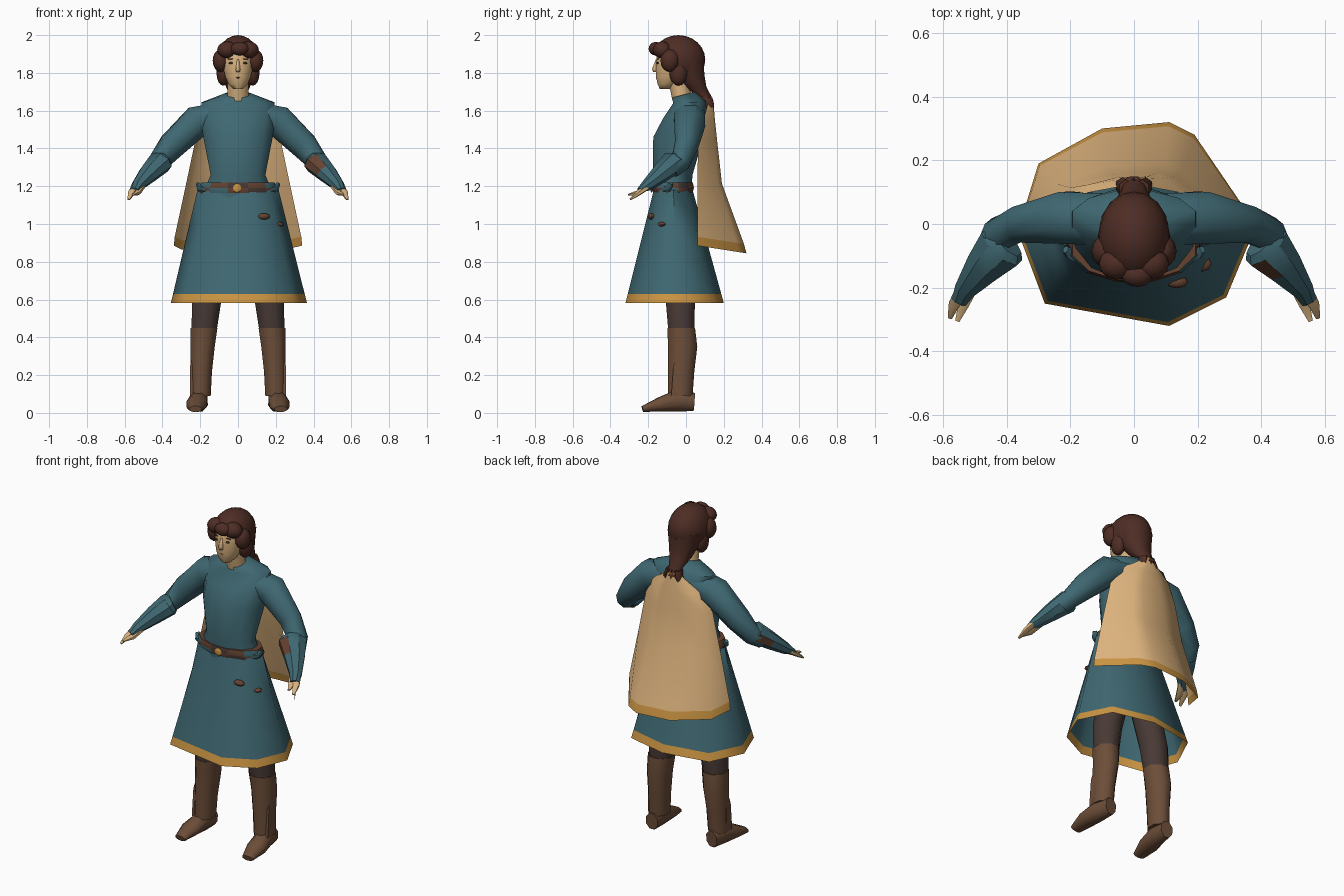
import bpy, bmesh, math
from mathutils import Vector

if "Cube" in bpy.data.objects:
    bpy.data.objects.remove(bpy.data.objects["Cube"])


def material(name, *rgb):
    m = bpy.data.materials.new(name)
    m.use_nodes = True
    m.diffuse_color = (*rgb, 1)
    bsdf = m.node_tree.nodes["Principled BSDF"]
    bsdf.inputs["Base Color"].default_value = (*rgb, 1)
    bsdf.inputs["Roughness"].default_value = 0.9
    return m


TEAL = material("teal cloth", 0.050, 0.138, 0.168)
TAN = material("tan cape", 0.74, 0.46, 0.21)
GOLD = material("gold trim", 0.60, 0.30, 0.055)
SKIN = material("skin", 0.68, 0.44, 0.21)
HAIR = material("dark brown hair", 0.075, 0.026, 0.018)
LEATHER = material("brown leather", 0.15, 0.075, 0.04)
TROUSER = material("dark trousers", 0.065, 0.042, 0.036)
BELT = material("red brown belt", 0.13, 0.055, 0.03)
DARK = material("dark features", 0.05, 0.025, 0.015)


def finish(name, bm, mats, angle=60):
    bmesh.ops.recalc_face_normals(bm, faces=bm.faces)
    me = bpy.data.meshes.new(name)
    bm.to_mesh(me)
    bm.free()
    for m in mats:
        me.materials.append(m)
    ob = bpy.data.objects.new(name, me)
    bpy.context.collection.objects.link(ob)
    bpy.ops.object.select_all(action="DESELECT")
    ob.select_set(True)
    bpy.context.view_layer.objects.active = ob
    bpy.ops.object.shade_smooth_by_angle(angle=math.radians(angle))


def loft(name, rings, mats, pick=None, closed=True, caps=True, angle=60):
    """Skin a list of point rows; pick(row, column) gives the colour slot."""
    bm = bmesh.new()
    rows = [[bm.verts.new(p) for p in r] for r in rings]
    n = len(rows[0])
    for i in range(len(rows) - 1):
        for j in range(n if closed else n - 1):
            k = (j + 1) % n
            f = bm.faces.new((rows[i][j], rows[i][k], rows[i + 1][k], rows[i + 1][j]))
            f.material_index = pick(i, j) if pick else 0
    if closed and caps:
        bm.faces.new(rows[0])
        bm.faces.new(rows[-1])
    finish(name, bm, mats, angle)


def ring(z, cx, cy, rx, ry, n=12, tilt=0):
    turns = [2 * math.pi * (j + 0.5) / n for j in range(n)]
    return [Vector((cx + rx * math.cos(a), cy + ry * math.sin(a), z + tilt * math.sin(a)))
            for a in turns]


def tube(name, path, mats, pick=None, n=8, angle=60):
    """Path entries are (point, half width, half height)."""
    pts = [Vector(p[0]) for p in path]
    rings = []
    for i, (p, w, h) in enumerate(path):
        t = (pts[min(i + 1, len(pts) - 1)] - pts[max(i - 1, 0)]).normalized()
        side = t.cross(Vector((0, 0, 1))).normalized()
        up = side.cross(t)
        rings.append([pts[i] + side * w * math.cos(a) + up * h * math.sin(a)
                      for a in (2 * math.pi * (j + 0.5) / n for j in range(n))])
    loft(name, rings, mats, pick, angle=angle)


def ball(name, centre, radii, mat, keep=None, seg=12):
    bm = bmesh.new()
    bmesh.ops.create_uvsphere(bm, u_segments=seg, v_segments=seg // 2 + 2, radius=1)
    for v in bm.verts:
        v.co = Vector([c + r * q for c, r, q in zip(centre, radii, v.co)])
    if keep:
        gone = [f for f in bm.faces if not keep(f.calc_center_median())]
        bmesh.ops.delete(bm, geom=gone, context="FACES")
    finish(name, bm, [mat])


# Tunic body, rising to sloped shoulders and a collar that is higher behind
loft("tunic_body", [ring(1.14, 0, -.07, .20, .10), ring(1.26, 0, -.07, .15, .108),
                    ring(1.46, 0, -.04, .19, .138), ring(1.56, 0, -.005, .205, .12),
                    ring(1.643, 0, .018, .20, .09, tilt=.005),
                    ring(1.685, 0, -.012, .08, .062, tilt=.016)], [TEAL])

# Skirt with an uneven hem, open at the bottom
hem = [(-.355, -.05), (-.28, -.25), (.11, -.32), (.29, -.23),
       (.365, -.05), (.27, .14), (.02, .20), (-.26, .15)]


def skirt_row(t):
    row = []
    for x, y in hem:
        a = math.atan2((y + .06) / .26, x / .36)
        waist = Vector((.215 * math.cos(a), -.07 + .105 * math.sin(a), 1.18))
        row.append(waist.lerp(Vector((x, y, .582)), t))
    return row


loft("skirt", [skirt_row(t) for t in (0, .3, .62, .922, 1)], [TEAL, GOLD],
     lambda i, j: int(i == 3), caps=False)

# Belt, buckle and small patches of leather on the skirt
loft("belt", [ring(1.165, 0, -.07, .205, .108), ring(1.19, 0, -.07, .213, .116),
              ring(1.22, 0, -.07, .20, .11)], [BELT, TEAL, TROUSER],
     lambda i, j: (0, 2, 0, 1)[(j + i) % 4])
ball("buckle", (-.005, -.183, 1.19), (.022, .006, .024), GOLD, seg=8)
for s in (1, -1):
    tube("belt_side_knot", [((s * .16, -.12, 1.18), .015, .015), ((s * .20, -.09, 1.19), .022, .02),
                            ((s * .215, -.08, 1.215), .012, .01)], [TEAL], n=6)
ball("upper_patch", (.135, -.182, 1.04), (.035, .02, .017), BELT, seg=8)
ball("lower_patch", (.212, -.125, .998), (.032, .025, .013), BELT, seg=8)

# Cape: one outline repeated at several heights, narrowing to the neck
cape_hem = [(-.34, .06), (-.30, .19), (-.10, .30), (.11, .32), (.19, .28), (.34, .06)]
cape_rows = [(.895, .157, 1, 1, .06), (.942, .157, .985, .95, .06), (1.23, .08, .80, .50, .06),
             (1.45, 0, .66, .38, .065), (1.56, 0, .48, .22, .095),
             (1.635, 0, .17, .12, .115), (1.655, 0, .14, .10, .118)]
loft("cape", [[(x * sx, base + (y - .06) * k, z - tilt * (base + (y - .06) * k))
               for x, y in cape_hem] for z, tilt, sx, k, base in cape_rows],
     [TAN, GOLD], lambda i, j: int(i in (0, 5)), closed=False)

# Limbs, one set per side
for s, side in ((1, "left"), (-1, "right")):
    tube(side + "_sleeve", [((s * .10, .015, 1.575), .088, .075), ((s * .215, .02, 1.545), .088, .09),
                            ((s * .35, .002, 1.415), .062, .076), ((s * .425, -.03, 1.325), .055, .055),
                            ((s * .45, -.08, 1.29), .05, .05)], [TEAL])
    # Flared cuff with leather showing on a few facets
    leather_facets = (7, 0) if s > 0 else (7,)
    tube(side + "_cuff", [((s * .40, -.055, 1.335), .062, .05), ((s * .415, -.07, 1.325), .082, .06),
                          ((s * .47, -.13, 1.27), .062, .05), ((s * .53, -.205, 1.205), .036, .032),
                          ((s * .55, -.245, 1.18), .026, .014)], [TEAL, BELT],
         lambda i, j: int(i == 1 and j in leather_facets), angle=35)
    # Hand with a finger group and a thumb
    for part, out, tip in (("fingers", .012, (.578, -.295, 1.13)),
                           ("thumb", -.018, (.555, -.305, 1.155))):
        tube(f"{side}_{part}", [((s * (.525 + out), -.195, 1.205), .022, .018),
                                ((s * (.552 + out), -.25, 1.165), .02, .015),
                                ((s * tip[0], tip[1], tip[2]), .008, .005)], [SKIN], n=6)

    # Trouser leg and tall boot
    loft(side + "_trouser_leg", [ring(.90, s * .09, -.04, .09, .09, 8), ring(.60, s * .165, -.03, .084, .084, 8),
                                 ring(.43, s * .18, -.025, .072, .074, 8)], [TROUSER])
    loft(side + "_boot_shaft", [ring(.45, s * .18, -.025, .077, .079, 8), ring(.35, s * .188, -.018, .07, .084, 8),
                                ring(.22, s * .195, -.026, .062, .076, 8),
                                ring(.09, s * .20, -.03, .06, .07, 8)], [LEATHER])
    loft(side + "_boot_flap", [ring(.09, s * .245, -.05, .014, .04, 4), ring(.25, s * .246, -.045, .01, .03, 4),
                               ring(.36, s * .235, -.03, .006, .012, 4)], [LEATHER])
    tube(side + "_shoe", [((s * .20, .042, .058), .04, .052), ((s * .208, -.05, .064), .052, .062),
                          ((s * .22, -.14, .044), .058, .04), ((s * .226, -.23, .02), .036, .017)],
         [LEATHER])

# Neck and face
loft("neck", [ring(1.65, 0, -.018, .06, .055), ring(1.78, 0, -.045, .055, .055)], [SKIN])
loft("face", [ring(1.715, 0, -.112, .026, .028), ring(1.74, 0, -.10, .052, .052),
              ring(1.78, 0, -.085, .07, .076), ring(1.84, 0, -.075, .083, .087),
              ring(1.90, 0, -.07, .083, .088), ring(1.95, 0, -.06, .065, .07)], [SKIN])
loft("nose", [ring(1.805, 0, -.158, .013, .016, 6), ring(1.82, 0, -.16, .014, .02, 6),
              ring(1.87, 0, -.152, .006, .008, 6)], [SKIN], angle=80)
ball("mouth", (0, -.152, 1.775), (.02, .008, .005), BELT, seg=8)
for s in (1, -1):
    ball("eye", (s * .036, -.150, 1.852), (.014, .006, .006), DARK, seg=8)
    ball("eyebrow", (s * .038, -.149, 1.874), (.02, .006, .003), HAIR, seg=8)

# Hair: a cap open over the face, with locks framing the opening
ball("hair_cap", (0, -.04, 1.87), (.112, .142, .13), HAIR,
     lambda c: c.z > 1.905 or c.y > -.07, seg=20)
ball("hair_front_curl", (.01, -.16, 1.928), (.05, .038, .036), HAIR)
for s, side in ((1, "left"), (-1, "right")):
    ball(side + "_fringe", (s * .055, -.125, 1.922), (.055, .05, .045), HAIR)
    ball(side + "_temple_lock", (s * .092, -.085, 1.865), (.042, .05, .06), HAIR)
    ball(side + "_lower_lock", (s * .078, -.04, 1.80), (.036, .048, .068), HAIR)

# Hair gathered behind the neck into a tied tail with split tips
loft("hair_tail", [ring(1.87, 0, .0, .105, .098), ring(1.79, 0, .015, .088, .085),
                   ring(1.725, 0, .05, .065, .06), ring(1.675, 0, .10, .04, .036),
                   ring(1.635, 0, .115, .05, .035)], [HAIR])
for x, low in ((-.036, 1.60), (0, 1.565), (.036, 1.585)):
    loft("hair_tail_tip", [ring(1.67, x * .7, .11, .024, .03, 6), ring(1.63, x, .118, .024, .03, 6),
                           ring(low, x * 1.3, .135, .004, .005, 6)], [HAIR])
